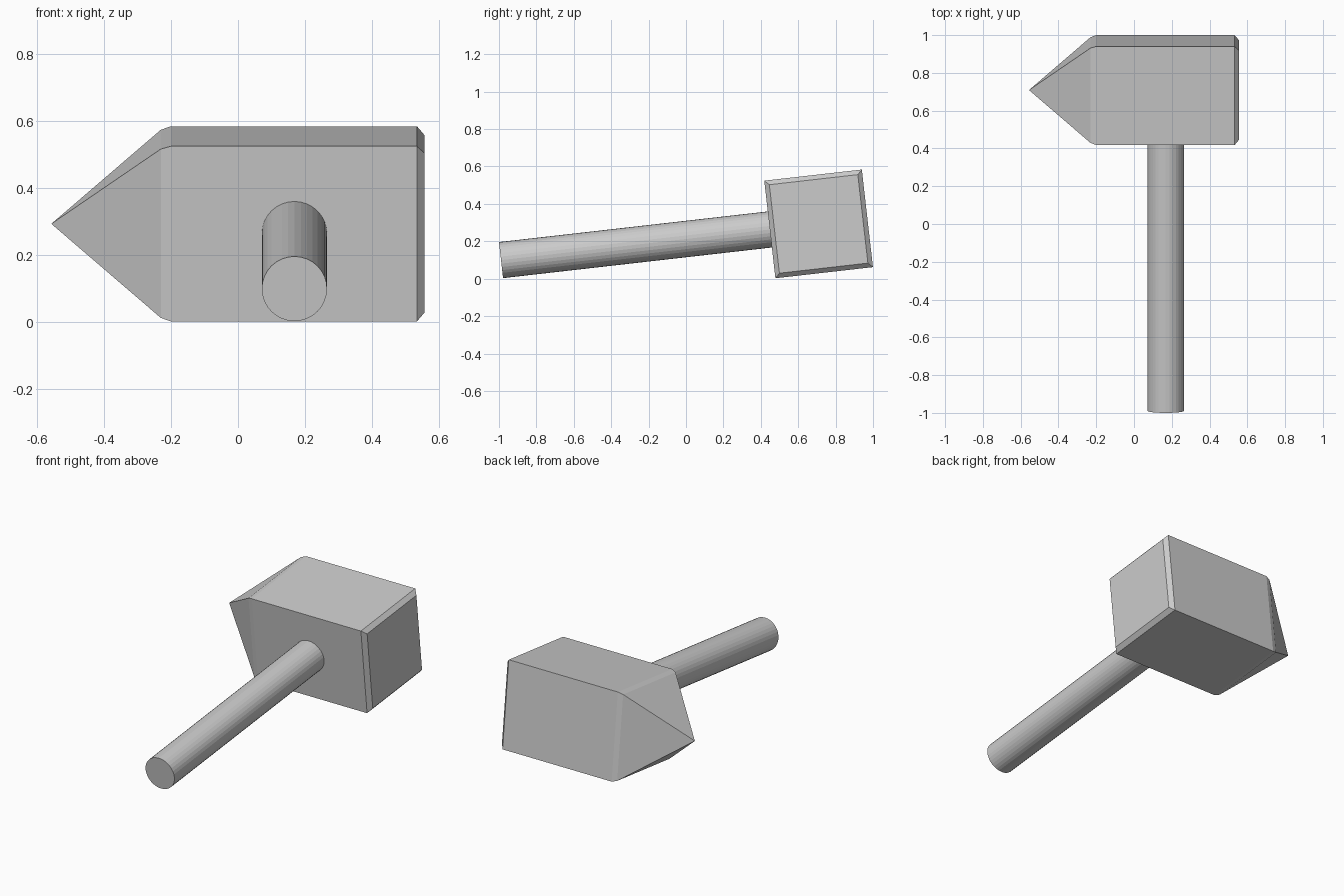
import bpy, bmesh
from math import radians
from mathutils import Matrix, Vector

if "Cube" in bpy.data.objects:
    bpy.data.objects.remove(bpy.data.objects["Cube"])

# whole hammer leans up slightly towards the back, pivoting at the head centre
TILT = Matrix.Translation((0, 0.709, 0.293)) @ Matrix.Rotation(radians(6.5), 4, 'X')


def add_object(name, bm):
    bmesh.ops.recalc_face_normals(bm, faces=bm.faces)
    mesh = bpy.data.meshes.new(name)
    bm.to_mesh(mesh)
    bm.free()
    obj = bpy.data.objects.new(name, mesh)
    obj.matrix_world = TILT
    bpy.context.collection.objects.link(obj)
    return obj


# head: square sections along x, pointed on the left, chamfered striking face
bm = bmesh.new()
sections = [(-0.23, 0.253), (-0.2, 0.2625), (0.533, 0.2625), (0.556, 0.238)]
rings = [[bm.verts.new((x, sy * h, sz * h))
          for sy, sz in ((-1, -1), (1, -1), (1, 1), (-1, 1))]
         for x, h in sections]
tip = bm.verts.new((-0.556, 0, 0))
for i in range(4):
    j = (i + 1) % 4
    bm.faces.new((tip, rings[0][i], rings[0][j]))
    for a, b in zip(rings, rings[1:]):
        bm.faces.new((a[i], b[i], b[j], a[j]))
bm.faces.new(rings[-1])
add_object("hammer_head", bm)

# handle: round bar seated in the front of the head
start, end = -1.709, -0.2
bm = bmesh.new()
place = (Matrix.Translation((0.168, (start + end) / 2, 0))
         @ Matrix.Rotation(radians(90), 4, 'X'))
bmesh.ops.create_cone(bm, cap_ends=True, segments=32, radius1=0.097,
                      radius2=0.097, depth=end - start, matrix=place)
add_object("handle", bm)
